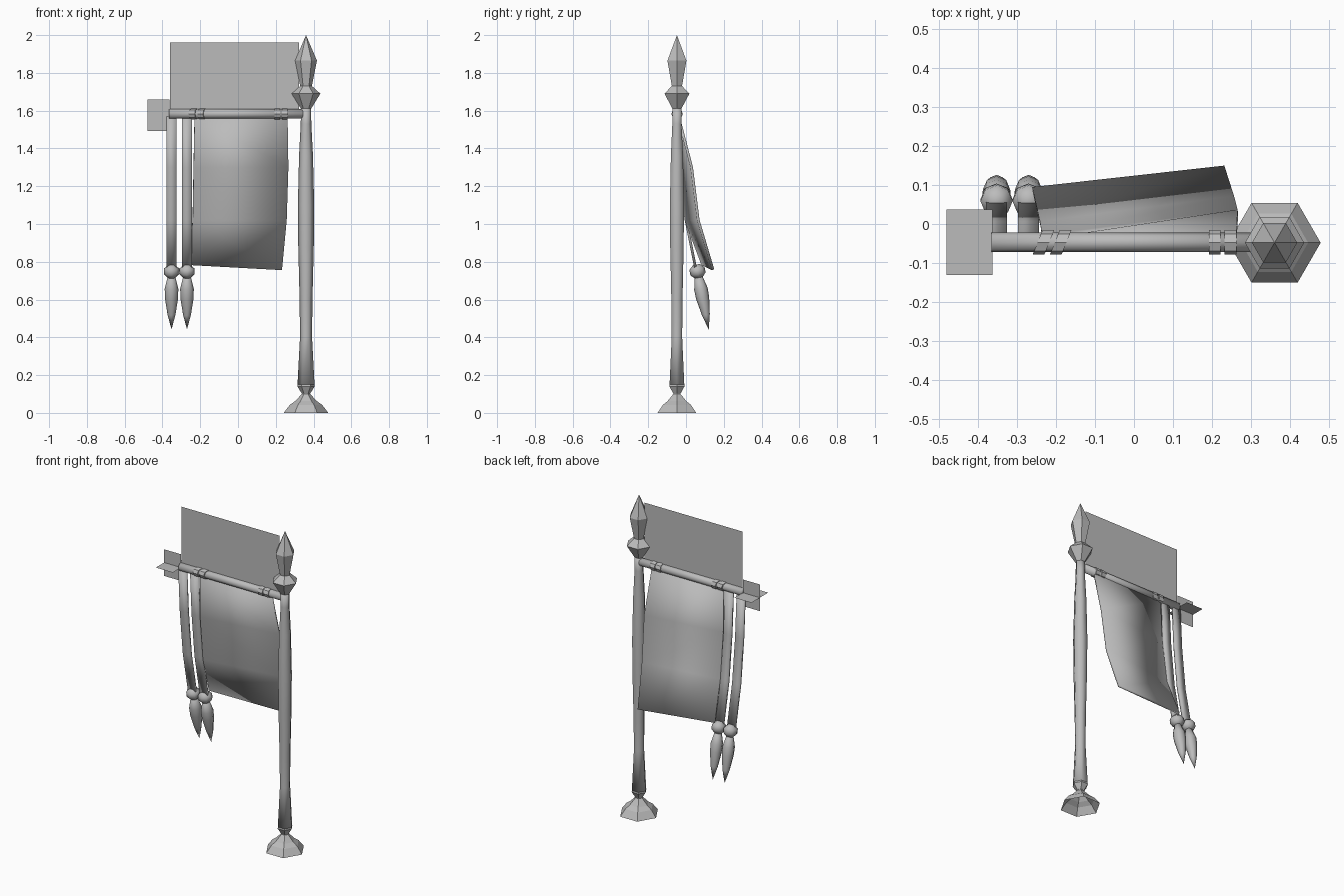
import bpy, bmesh, math
from mathutils import Vector, Matrix

if "Cube" in bpy.data.objects:
    bpy.data.objects.remove(bpy.data.objects["Cube"])

GREY = (0.5, 0.5, 0.5, 1)
mat = bpy.data.materials.new("plain grey")
mat.use_nodes = True
mat.diffuse_color = GREY
mat.node_tree.nodes["Principled BSDF"].inputs["Base Color"].default_value = GREY

POLE = Vector((0.36, -0.048, 0))
BAR_Y, BAR_Z = -0.047, 1.583


def finish(name, bm, smooth=False):
    mesh = bpy.data.meshes.new(name)
    bm.to_mesh(mesh)
    bm.free()
    for p in mesh.polygons:
        p.use_smooth = smooth
    mesh.materials.append(mat)
    ob = bpy.data.objects.new(name, mesh)
    bpy.context.collection.objects.link(ob)
    return ob


def lathe(name, profile, start, axis=(0, 0, 1), sides=6, smooth=False, cap=True):
    """Turn (radius, distance) pairs around an axis that begins at start."""
    bm = bmesh.new()
    rings = []
    for r, d in profile:
        rings.append([bm.verts.new((r * math.cos(i * math.tau / sides),
                                    r * math.sin(i * math.tau / sides), d))
                      for i in range(sides)])
    for a, b in zip(rings, rings[1:]):
        for i in range(sides):
            j = (i + 1) % sides
            bm.faces.new((a[i], a[j], b[j], b[i]))
    if cap:
        bm.faces.new(rings[0][::-1])
        bm.faces.new(rings[-1])
    bmesh.ops.remove_doubles(bm, verts=bm.verts, dist=1e-5)
    turn = Vector((0, 0, 1)).rotation_difference(Vector(axis)).to_matrix().to_4x4()
    bm.transform(Matrix.Translation(start) @ turn)
    return finish(name, bm, smooth)


def sheet(name, rows, thickness=0, smooth=False):
    """Skin rows of (left point, right point) into a cloth or plate."""
    bm = bmesh.new()
    pairs = [[bm.verts.new(p) for p in row] for row in rows]
    for a, b in zip(pairs, pairs[1:]):
        bm.faces.new((a[0], b[0], b[1], a[1]))
    ob = finish(name, bm, smooth)
    if thickness:
        mod = ob.modifiers.new("thickness", "SOLIDIFY")
        mod.thickness = thickness
        mod.offset = 0
    return ob


# Pole with hollow foot, smooth shaft and faceted finial
lathe("foot", [(0.118, 0), (0.086, 0.042), (0.058, 0.062), (0.022, 0.1),
               (0.024, 0.11)], POLE, cap=False)
lathe("shaft_collar", [(0.024, 0.105), (0.046, 0.14), (0.044, 0.155)], POLE)
lathe("shaft", [(0.045, 0.15), (0.032, 0.4), (0.034, 0.6), (0.041, 0.88),
                (0.043, 1.1), (0.037, 1.36), (0.028, 1.53), (0.027, 1.62)],
      POLE, smooth=True)
lathe("finial_bulb", [(0.027, 1.61), (0.076, 1.69), (0.032, 1.73)], POLE)
lathe("finial_spike", [(0.03, 1.725), (0.058, 1.865), (0, 2)], POLE)

# Crossbar and its wrapped bindings
lathe("crossbar", [(0.025, 0), (0.025, 0.71)], (-0.365, BAR_Y, BAR_Z), (1, 0, 0),
      sides=8, smooth=True)
for i, (x, lean) in enumerate([(-0.232, 0.4), (-0.188, 0.4), (0.207, 0), (0.247, 0)]):
    ring = lathe(f"binding_{i + 1}", [(0.031, -0.015), (0.031, 0.015)],
                 (0, 0, 0), (1, 0, 0), sides=8)
    for v in ring.data.vertices:
        v.co.x += v.co.y * lean
        v.co.z *= 0.92
    ring.location = (x, BAR_Y, BAR_Z)

# Flat plates: upright panel above the bar and crossed fins at the tip
sheet("upper_panel", [[(-0.36, BAR_Y, 1.96), (0.322, BAR_Y, 1.96)],
                      [(-0.36, BAR_Y, 1.59), (0.322, BAR_Y, 1.59)]])
sheet("upright_fin", [[(-0.48, BAR_Y, 1.66), (-0.362, BAR_Y, 1.66)],
                      [(-0.48, BAR_Y, 1.493), (-0.362, BAR_Y, 1.493)]])
sheet("level_fin", [[(-0.48, 0.037, 1.577), (-0.362, 0.037, 1.577)],
                    [(-0.48, -0.13, 1.577), (-0.362, -0.13, 1.577)]])

# Hanging banner, blown back and twisted
sheet("banner", [[(-0.23, -0.045, 1.57), (0.262, -0.04, 1.57)],
                 [(-0.235, -0.035, 1.3), (0.266, 0.03, 1.3)],
                 [(-0.24, 0.0, 1.02), (0.257, 0.065, 1.02)],
                 [(-0.26, 0.088, 0.785), (0.232, 0.143, 0.758)]], 0.014, True)

# Two ribbons ending in tassels
for side, x in (("outer", -0.352), ("inner", -0.27)):
    path = [(-0.045, 1.57), (-0.03, 1.3), (0.0, 1.02), (0.05, 0.77)]
    sheet(side + "_ribbon", [[(x - 0.027, y, z), (x + 0.027, y, z)] for y, z in path],
          0.014, True)
    swing = Vector((0, 0.058, -0.3)).normalized()
    top = (x, 0.054, 0.785)
    lathe(side + "_tassel_knot", [(0.018, 0), (0.041, 0.022), (0.041, 0.05),
                                  (0.02, 0.072)], top, swing, 8, True)
    lathe(side + "_tassel", [(0.019, 0.06), (0.036, 0.13), (0.035, 0.18),
                             (0.021, 0.27), (0, 0.35)], top, swing, 8, True)
